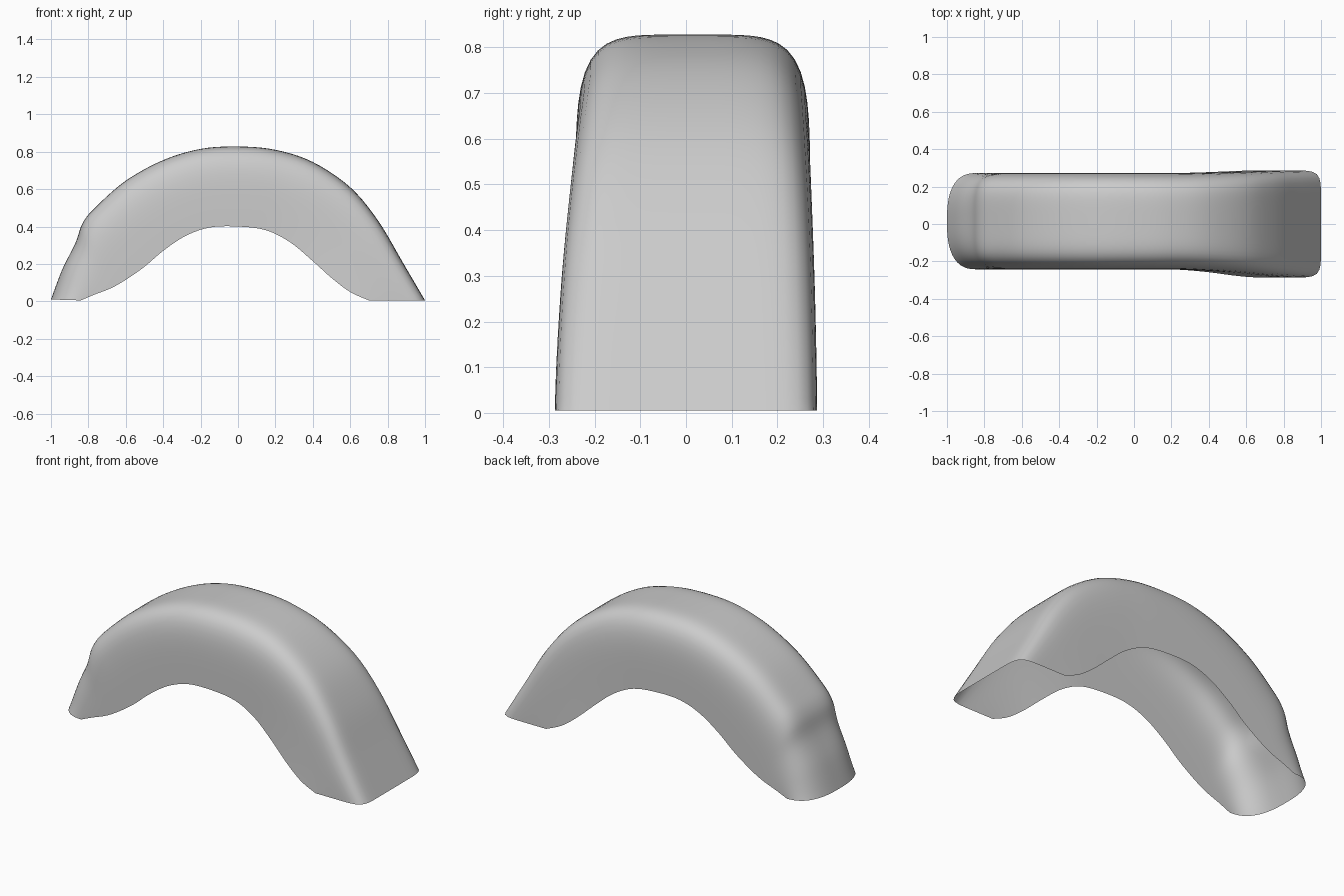
import bpy
import bmesh
from math import sin, cos, pi
from mathutils import Vector

cube = bpy.data.objects.get("Cube")
if cube:
    bpy.data.objects.remove(cube, do_unlink=True)

# Matching stations (x, z) along the outer crown and the open lower rim
CROWN = [(-1, .01), (-.94, .17), (-.87, .31), (-.83, .42), (-.76, .505),
         (-.6, .645), (-.4, .755), (-.2, .815), (0, .828), (.2, .81),
         (.4, .745), (.6, .61), (.75, .43), (.88, .21), (1, .005)]
RIM = [(-.84, .005), (-.77, .035), (-.68, .07), (-.6, .115), (-.5, .185),
       (-.4, .27), (-.28, .35), (-.15, .395), (0, .4), (.15, .38),
       (.28, .315), (.4, .215), (.5, .125), (.6, .05), (.7, .005)]
STEPS = 5      # rows between stations
AROUND = 48    # faces across each section


def spline(points, t):
    """Smooth curve through the points, t counted in stations."""
    last = len(points) - 1
    i = min(int(t), last - 1)
    f = t - i
    a, b, c, d = (Vector(points[max(0, min(last, k))]) for k in range(i - 1, i + 3))
    return b + (c - a) * f / 2 + (a * 2 - b * 5 + c * 4 - d) * f**2 / 2 \
        + (b * 3 - a - c * 3 + d) * f**3 / 2


def blend(a, b, f):
    f = max(0, min(1, f))
    return a + (b - a) * f * f * (3 - 2 * f)


def section(t):
    """Rounded arch from the front rim over the crown to the back rim."""
    crown, rim = spline(CROWN, t), spline(RIM, t)
    flare = blend(0, 1, (t - 9) / 5)
    half_width = .257 + .03 * flare
    centre = .015 * (1 - flare)
    squareness = blend(2.6, 5, t / 4) + 4 * flare
    for k in range(AROUND + 1):
        angle = pi * k / AROUND
        c, s = -cos(angle), max(0, sin(angle))
        r = (abs(c)**squareness + s**squareness) ** (-1 / squareness)
        p = rim.lerp(crown, r * s)
        yield p.x, centre + half_width * r * c, p.y


# Fender: one open shell lofted through the sections
bm = bmesh.new()
rows = []
for j in range((len(CROWN) - 1) * STEPS + 1):
    rows.append([bm.verts.new(p) for p in section(j / STEPS)])
for low, high in zip(rows, rows[1:]):
    for k in range(AROUND):
        bm.faces.new((low[k], high[k], high[k + 1], low[k + 1]))
bm.normal_update()
top = max(bm.faces, key=lambda f: f.calc_center_median().z)
if top.normal.z < 0:
    bmesh.ops.reverse_faces(bm, faces=bm.faces[:])
mesh = bpy.data.meshes.new("fender")
bm.to_mesh(mesh)
bm.free()
fender = bpy.data.objects.new("fender", mesh)
bpy.context.collection.objects.link(fender)
mesh.shade_smooth()

# Plain grey finish
grey = bpy.data.materials.new("plain grey")
grey.use_nodes = True
colour = (.6, .6, .6, 1)
grey.diffuse_color = colour
grey.node_tree.nodes["Principled BSDF"].inputs["Base Color"].default_value = colour
mesh.materials.append(grey)
